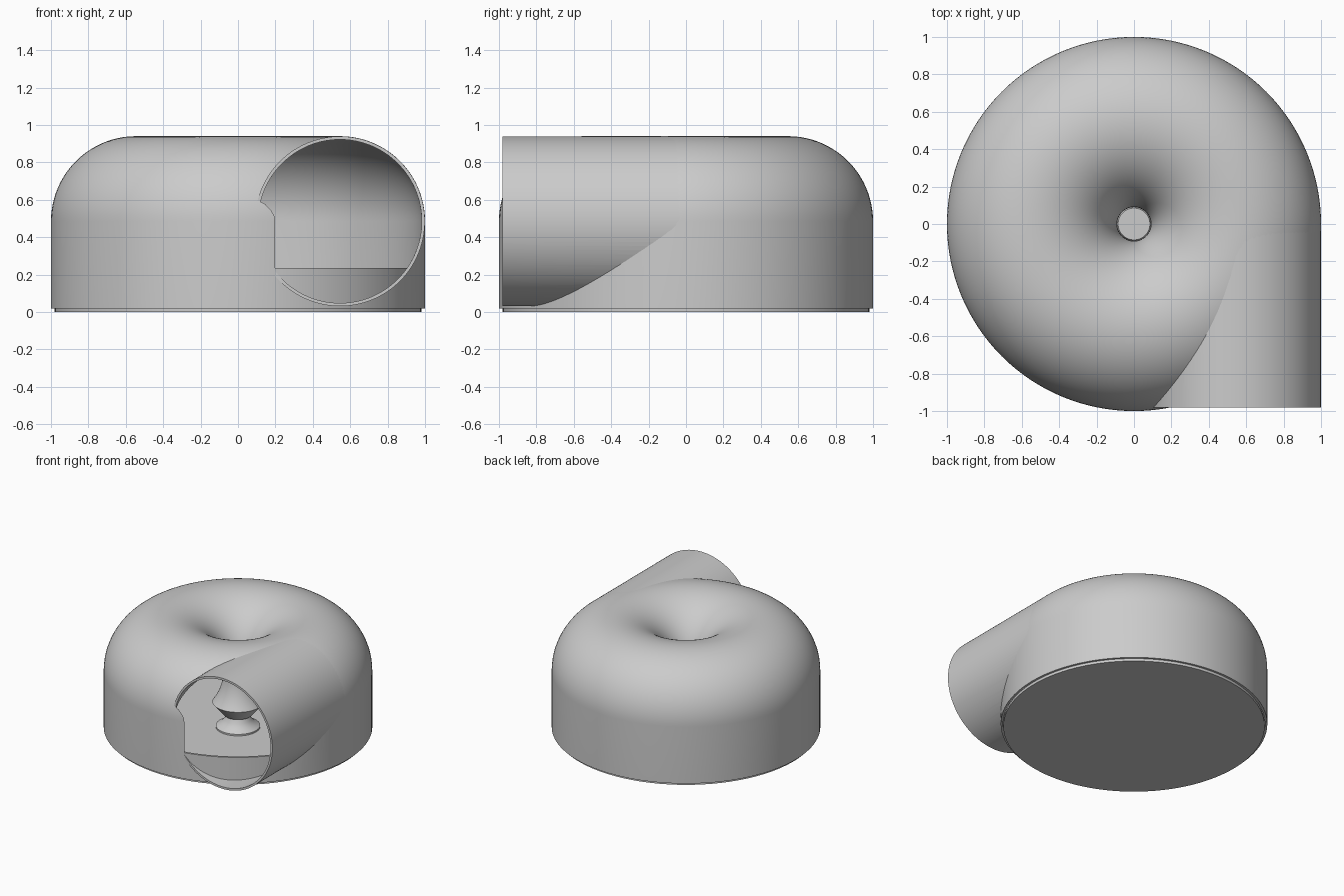
import bpy, bmesh
from math import sin, cos, pi, radians, asin
from mathutils import Matrix

if "Cube" in bpy.data.objects:
    bpy.data.objects.remove(bpy.data.objects["Cube"])

SEG = 128
RING, MID, OUT, WALL = 0.545, 0.485, 0.455, 0.018   # ring radius, axis height, tube radius, thickness
MOUTH, SILL = -0.98, 0.235

grey = bpy.data.materials.new("plain grey")
grey.use_nodes = True
colour = (0.6, 0.6, 0.6, 1)
grey.diffuse_color = colour
grey.node_tree.nodes["Principled BSDF"].inputs["Base Color"].default_value = colour


def arc(radius, start, end, steps=40):
    """Points around the tube centre, angles in degrees."""
    angles = [radians(start + (end - start) * i / steps) for i in range(steps + 1)]
    return [(RING + radius * cos(a), MID + radius * sin(a)) for a in angles]


def finish(name, bm):
    bmesh.ops.remove_doubles(bm, verts=bm.verts, dist=0.0001)
    bmesh.ops.recalc_face_normals(bm, faces=bm.faces)
    mesh = bpy.data.meshes.new(name)
    bm.to_mesh(mesh)
    bm.free()
    mesh.materials.append(grey)
    obj = bpy.data.objects.new(name, mesh)
    bpy.context.collection.objects.link(obj)
    return obj


def loop(bm, points, y=0.0):
    verts = [bm.verts.new((x, y, z)) for x, z in points]
    edges = [bm.edges.new((verts[i - 1], verts[i])) for i in range(len(verts))]
    return verts, edges


def revolve(name, profile):
    """Turn a closed (radius, height) profile around the z axis."""
    bm = bmesh.new()
    verts, edges = loop(bm, profile)
    bmesh.ops.spin(bm, geom=verts + edges, cent=(0, 0, 0), axis=(0, 0, 1),
                   angle=2 * pi, steps=SEG, use_merge=True)
    return finish(name, bm)


def prism(name, points, y0, y1):
    """Extrude an (x, z) outline along y."""
    bm = bmesh.new()
    verts, _ = loop(bm, points, y0)
    face = bm.faces.new(verts)
    new = bmesh.ops.extrude_face_region(bm, geom=[face])["geom"]
    bmesh.ops.translate(bm, vec=(0, y1 - y0, 0),
                        verts=[v for v in new if isinstance(v, bmesh.types.BMVert)])
    return finish(name, bm)


def select(obj):
    bpy.ops.object.select_all(action='DESELECT')
    obj.select_set(True)
    bpy.context.view_layer.objects.active = obj


def cut(obj, cutter):
    mod = obj.modifiers.new("cut", 'BOOLEAN')
    mod.operation, mod.solver, mod.object = 'DIFFERENCE', 'EXACT', cutter
    select(obj)
    bpy.ops.object.modifier_apply(modifier=mod.name)
    bpy.data.objects.remove(cutter)


# Round housing: straight outer wall, rolled top and central funnel
inner = OUT - WALL
outside = [(1, 0.02)] + arc(OUT, 0, 216, 56) + [(0.09, 0.13)]
inside = [(0.11, 0.13)] + arc(inner, 216, 0, 56) + [(RING + inner, 0.02)]
housing = revolve("housing", outside + inside)

# Opening through the housing wall, above the sill
dip = asin((SILL - MID) / inner) * 180 / pi
bore = prism("bore_cutter", arc(inner, dip, 180 - dip, 64), MOUTH, -0.02)
cut(housing, bore)

# Outlet duct, hollow and trimmed where it enters the housing
duct = prism("outlet_duct", arc(OUT - 0.001, 0, 360, SEG)[:-1], MOUTH, -0.01)
cut(duct, prism("duct_cutter", arc(inner, 0, 360, SEG)[:-1], MOUTH - 0.1, 0.1))
trim = inner + 0.008
cut(duct, revolve("cavity_cutter", [(RING + trim, -0.1)] + arc(trim, 0, 180)
                  + [(RING - trim, -0.1)]))

# Base plate
base = revolve("base_plate", [(0, 0), (0.98, 0), (0.98, 0.022), (0, 0.022)])

# Flared pedestal under the funnel
pedestal = revolve("pedestal", [(0, 0.02), (0.165, 0.02), (0.165, 0.035), (0.13, 0.055),
                                (0.1, 0.09), (0.085, 0.13), (0, 0.13)])

for part in (housing, duct, base, pedestal):
    select(part)
    bpy.ops.object.shade_smooth_by_angle(angle=radians(30))
